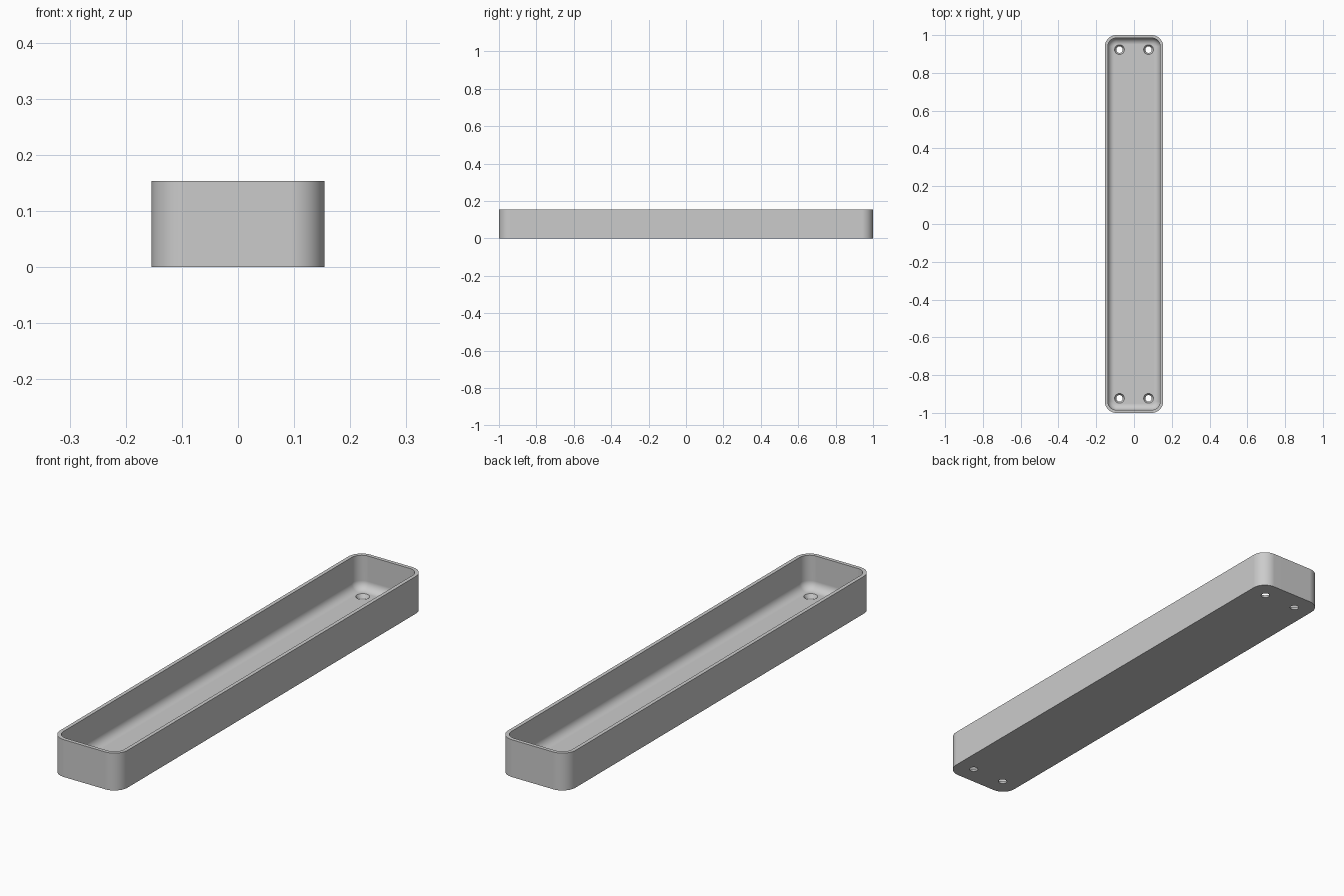
import bpy, bmesh, math
from mathutils import Matrix

cube = bpy.data.objects.get("Cube")
if cube:
    bpy.data.objects.remove(cube, do_unlink=True)

HALF_X, HALF_Y, HEIGHT = 0.154, 1.0, 0.154
CORNER = 0.06      # outer corner radius in plan
WALL = 0.0154      # wall and floor thickness
FILLET = 0.034     # rounding between wall and floor
STEPS = 12

grey = bpy.data.materials.new("light_grey")
grey.use_nodes = True
colour = (0.6, 0.6, 0.6, 1)
grey.diffuse_color = colour
grey.node_tree.nodes["Principled BSDF"].inputs["Base Color"].default_value = colour


def rounded_ring(bm, inset, z):
    """Rounded rectangle of vertices, moved inwards by inset."""
    r = CORNER - inset
    verts = []
    for q, (sx, sy) in enumerate([(1, 1), (-1, 1), (-1, -1), (1, -1)]):
        for i in range(STEPS + 1):
            a = math.pi / 2 * (q + i / STEPS)
            verts.append(bm.verts.new((sx * (HALF_X - CORNER) + r * math.cos(a),
                                       sy * (HALF_Y - CORNER) + r * math.sin(a), z)))
    return verts


def make_object(name, bm):
    bmesh.ops.recalc_face_normals(bm, faces=bm.faces)
    mesh = bpy.data.meshes.new(name)
    bm.to_mesh(mesh)
    bm.free()
    obj = bpy.data.objects.new(name, mesh)
    bpy.context.collection.objects.link(obj)
    mesh.materials.append(grey)
    return obj


# Tray: outer wall, rim, inner wall and floor fillet as one loft
profile = [(0, 0), (0, HEIGHT), (WALL, HEIGHT)]
for i in range(STEPS + 1):
    a = math.pi / 2 * i / STEPS
    profile.append((WALL + FILLET * (1 - math.cos(a)), WALL + FILLET * (1 - math.sin(a))))
bm = bmesh.new()
rings = [rounded_ring(bm, inset, z) for inset, z in profile]
for low, high in zip(rings, rings[1:]):
    n = len(low)
    for i in range(n):
        j = (i + 1) % n
        bm.faces.new((low[i], low[j], high[j], high[i]))
bm.faces.new(rings[0])
bm.faces.new(rings[-1])
tray = make_object("tray", bm)

# Countersunk screw holes, one near each corner
bm = bmesh.new()
margin = 0.005
slope = (0.026 - 0.017) / WALL
for sx in (-1, 1):
    for sy in (-1, 1):
        bmesh.ops.create_cone(
            bm, cap_ends=True, segments=40,
            radius1=0.017 - slope * margin, radius2=0.026 + slope * margin,
            depth=WALL + 2 * margin,
            matrix=Matrix.Translation((sx * 0.077, sy * 0.923, WALL / 2)))
cutter = make_object("hole_cutter", bm)
cutter.hide_render = True

bpy.ops.object.select_all(action='DESELECT')
tray.select_set(True)
bpy.context.view_layer.objects.active = tray
cut = tray.modifiers.new("screw_holes", 'BOOLEAN')
cut.operation = 'DIFFERENCE'
cut.solver = 'EXACT'
cut.object = cutter
bpy.ops.object.modifier_apply(modifier=cut.name)
bpy.data.objects.remove(cutter, do_unlink=True)

# Smooth curves with crisp rim and hole edges
bpy.ops.object.shade_smooth_by_angle(angle=math.radians(30))
flat = tray.modifiers.new("even_normals", 'WEIGHTED_NORMAL')
flat.keep_sharp = True
